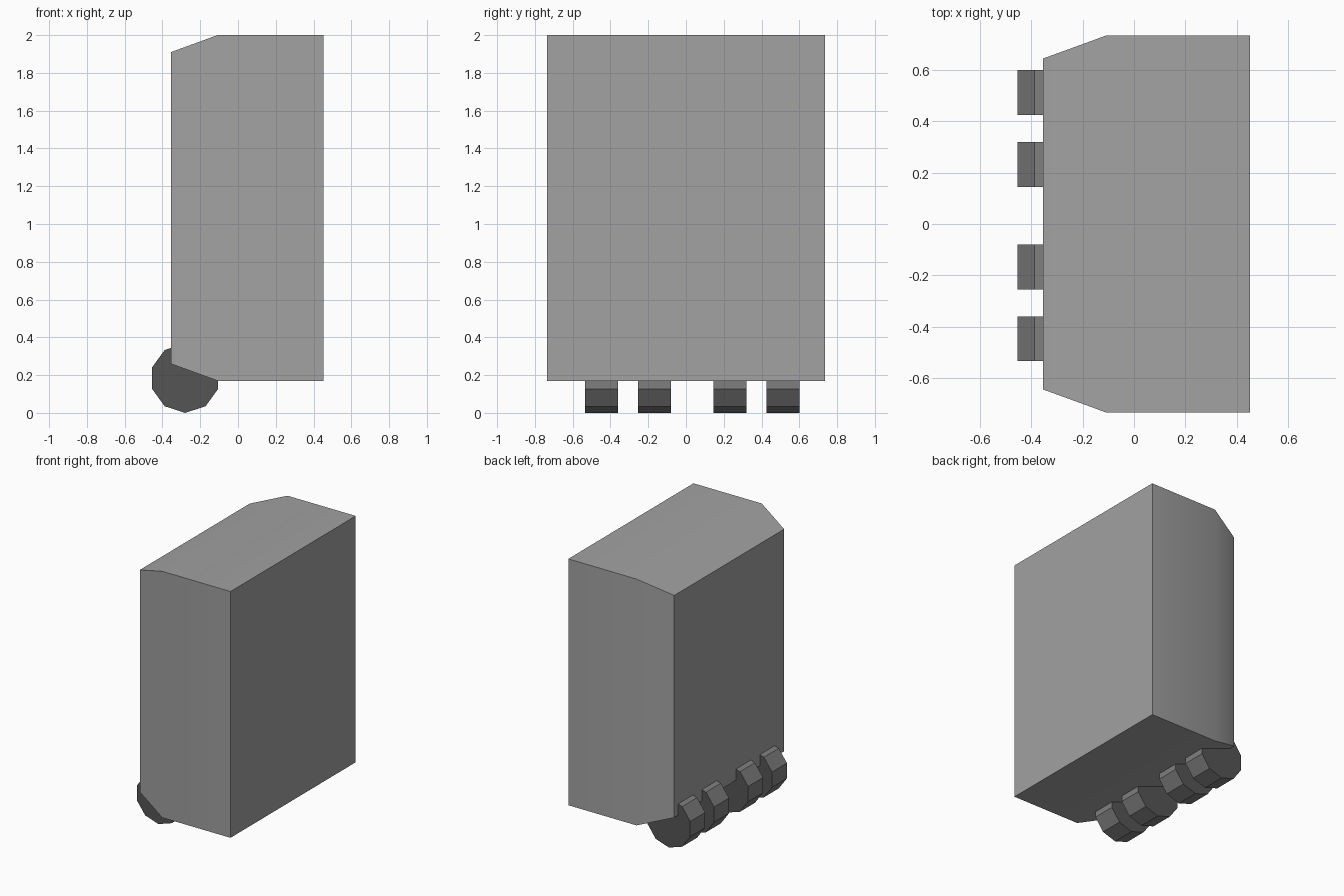
import bpy, bmesh, math
from mathutils import Matrix

if "Cube" in bpy.data.objects:
    bpy.data.objects.remove(bpy.data.objects["Cube"])


def material(name, value):
    m = bpy.data.materials.new(name)
    m.diffuse_color = (value, value, value, 1)
    m.use_nodes = True
    m.node_tree.nodes["Principled BSDF"].inputs["Base Color"].default_value = m.diffuse_color
    return m


body_grey = material("body grey", 0.36)
tread_grey = material("tread grey", 0.21)
hub_dark = material("wheel side dark grey", 0.09)


def finish(bm, name, mats):
    bmesh.ops.recalc_face_normals(bm, faces=bm.faces)
    me = bpy.data.meshes.new(name)
    bm.to_mesh(me)
    bm.free()
    ob = bpy.data.objects.new(name, me)
    bpy.context.collection.objects.link(ob)
    for m in mats:
        me.materials.append(m)
    bpy.ops.object.select_all(action='DESELECT')
    ob.select_set(True)
    bpy.context.view_layer.objects.active = ob
    bpy.ops.object.shade_smooth_by_angle(angle=math.radians(30))
    return ob


# Case: box lofted along x, tapering toward the wheeled back
bm = bmesh.new()
rings = []
for x, half_y, z0, z1 in [(-0.355, 0.645, 0.26, 1.91),
                          (-0.108, 0.735, 0.17, 2.0),
                          (0.453, 0.735, 0.17, 2.0)]:
    rings.append([bm.verts.new((x, y, z)) for y, z in
                  [(-half_y, z0), (half_y, z0), (half_y, z1), (-half_y, z1)]])
for a, b in zip(rings, rings[1:]):
    for i in range(4):
        j = (i + 1) % 4
        bm.faces.new((a[i], a[j], b[j], b[i]))
bm.faces.new(rings[0])
bm.faces.new(rings[-1])
finish(bm, "case_body", [body_grey])

# Four ten-sided wheels under the back edge, one corner pointing down
R = 0.184
for n, y in enumerate((-0.4475, -0.1675, 0.2325, 0.5125)):
    bm = bmesh.new()
    bmesh.ops.create_cone(bm, cap_ends=True, segments=10, radius1=R, radius2=R,
                          depth=0.175)
    # put a corner on the local y axis, then lay the axle along y
    v = bm.verts[:][0].co
    turn = math.pi / 2 - math.atan2(v.y, v.x)
    rot = Matrix.Rotation(math.pi / 2, 4, 'X') @ Matrix.Rotation(turn, 4, 'Z')
    bmesh.ops.transform(bm, matrix=Matrix.Translation((-0.28, y, R)) @ rot,
                        verts=bm.verts)
    bm.normal_update()
    # dark flat sides, lighter tread
    for f in bm.faces:
        f.material_index = 1 if abs(f.normal.y) > 0.9 else 0
    finish(bm, f"wheel_{n + 1}", [tread_grey, hub_dark])
